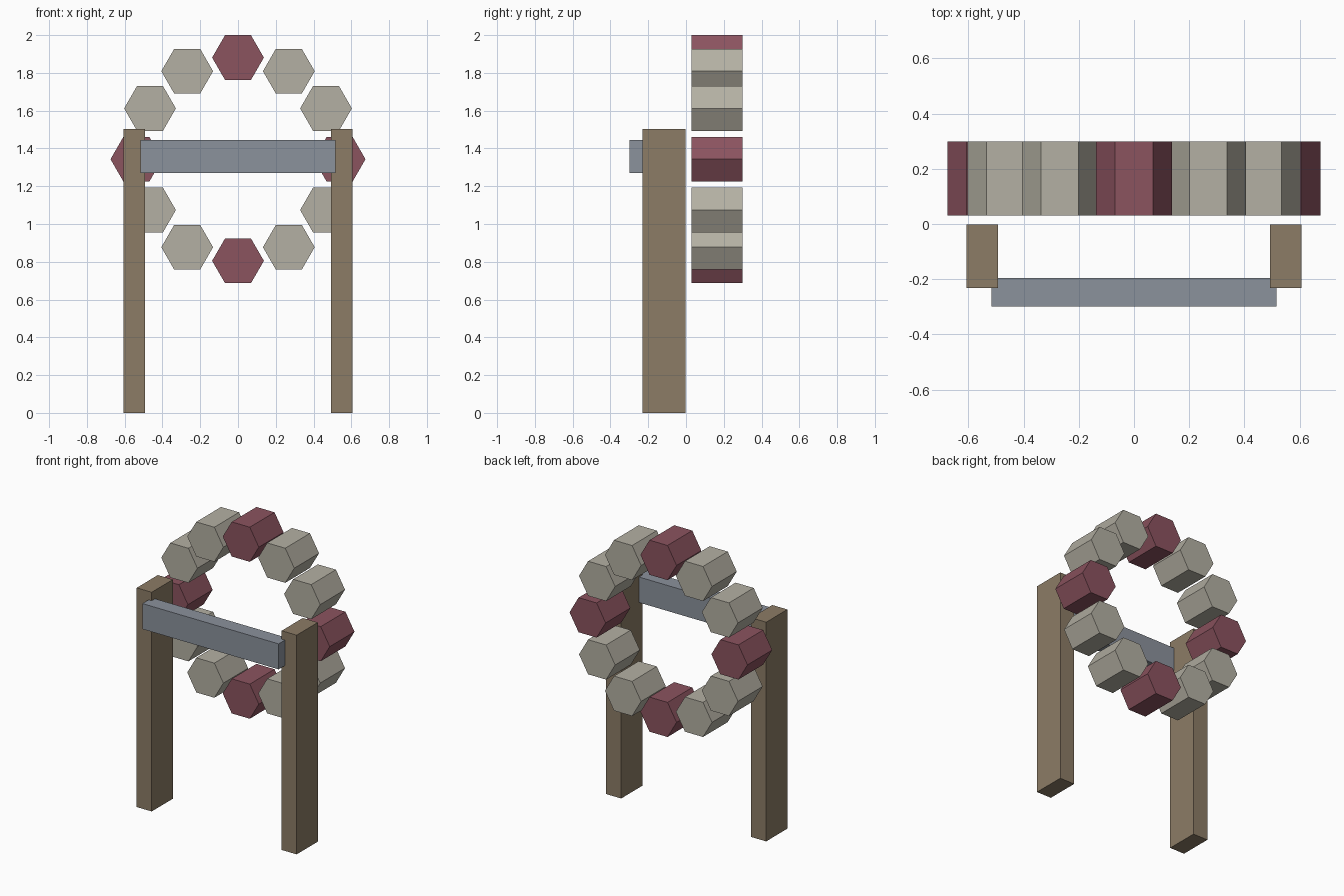
import bpy, math
from mathutils import Matrix

if "Cube" in bpy.data.objects:
    bpy.data.objects.remove(bpy.data.objects["Cube"])


def material(name, hex_code):
    """Flat colour from an sRGB hex code, stored as linear values."""
    def lin(c):
        return c / 12.92 if c <= 0.04045 else ((c + 0.055) / 1.055) ** 2.4
    mat = bpy.data.materials.new(name)
    rgb = [lin(int(hex_code[i:i + 2], 16) / 255) for i in (0, 2, 4)]
    mat.diffuse_color = (*rgb, 1)
    mat.use_nodes = True
    mat.node_tree.nodes["Principled BSDF"].inputs["Base Color"].default_value = mat.diffuse_color
    return mat


STONE = material("pale stone", "B4B0A3")
RED = material("dull red", "8B535F")
WOOD = material("brown wood", "8C7C66")
STEEL = material("blue grey", "8B929C")


def box(name, lo, hi, mat):
    """Box between two opposite corners."""
    bpy.ops.mesh.primitive_cube_add(size=1)
    ob = bpy.context.object
    ob.name = name
    size = [b - a for a, b in zip(lo, hi)]
    mid = [(a + b) / 2 for a, b in zip(lo, hi)]
    ob.data.transform(Matrix.Translation(mid) @ Matrix.Diagonal((*size, 1)))
    ob.data.materials.append(mat)


# Two upright posts
for side, x in (("left", -0.55), ("right", 0.55)):
    box(side + "_post", (x - 0.057, -0.231, 0), (x + 0.057, -0.002, 1.503), WOOD)

# Crossbar let into the front of the posts
box("crossbar", (-0.517, -0.298, 1.27), (0.517, -0.195, 1.445), STEEL)

# Ring of twelve hexagonal blocks, all with a corner pointing along x
RING_Z, RING_R, HEX_R = 1.343, 0.538, 0.137
for i in range(12):
    a = math.radians(30 * i)
    bpy.ops.mesh.primitive_cylinder_add(vertices=6, radius=HEX_R, depth=0.268)
    ob = bpy.context.object
    ob.name = f"ring_block_{i + 1}"
    ob.data.transform(Matrix.Rotation(math.radians(90), 4, 'X')
                      @ Matrix.Rotation(math.radians(30), 4, 'Z'))
    ob.location = (RING_R * math.cos(a), 0.164, RING_Z + RING_R * math.sin(a))
    # Every third block is red
    ob.data.materials.append(RED if i % 3 == 0 else STONE)
